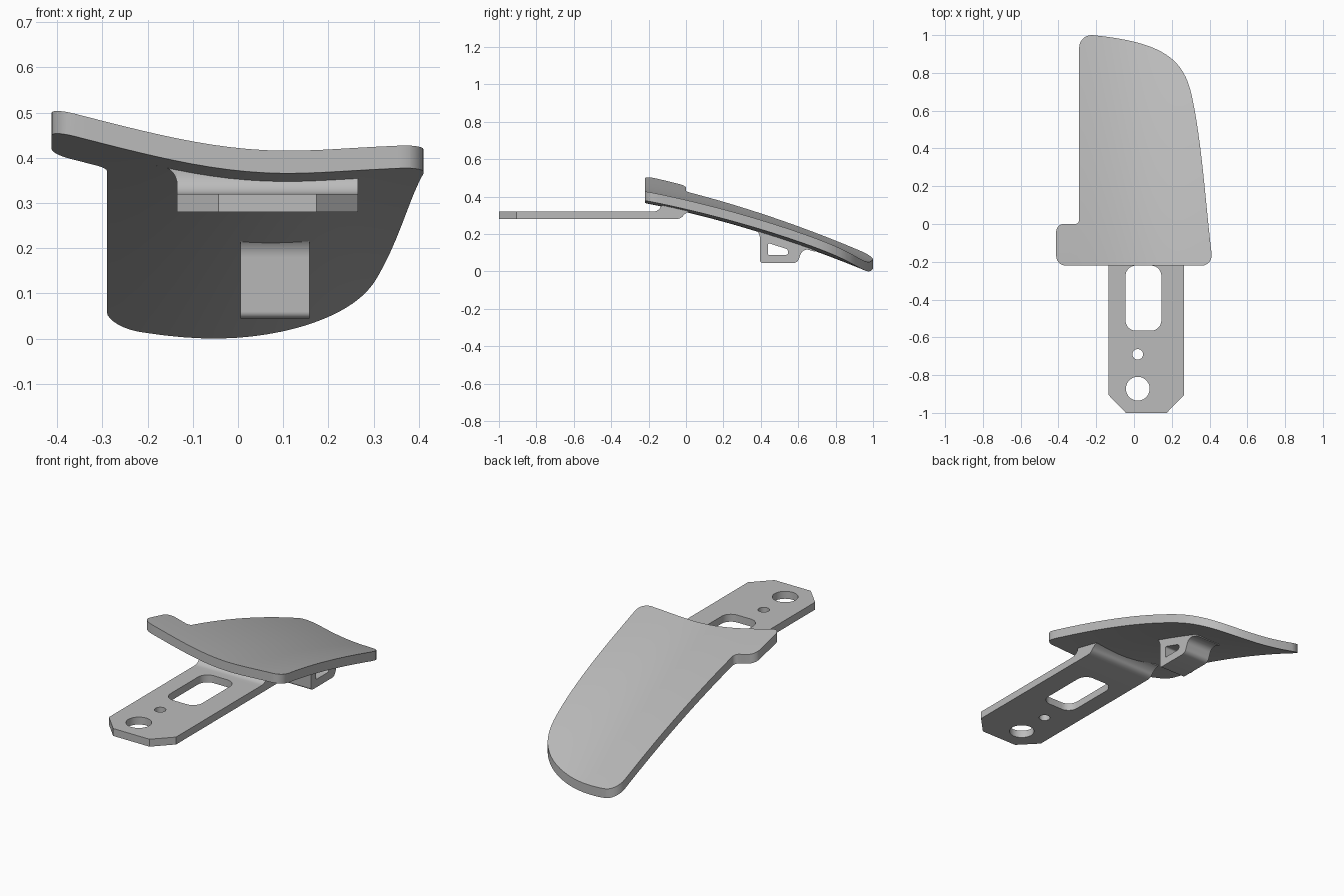
import bpy, bmesh, math
from mathutils import Matrix, Vector
from mathutils.geometry import interpolate_bezier

if "Cube" in bpy.data.objects:
    bpy.data.objects.remove(bpy.data.objects["Cube"])

grey = bpy.data.materials.new("plain grey")
grey.use_nodes = True
grey.diffuse_color = (0.5, 0.5, 0.5, 1)
grey.node_tree.nodes["Principled BSDF"].inputs["Base Color"].default_value = (0.5, 0.5, 0.5, 1)

# Matrices that lay a flat profile in the xy, yz or xz plane
XY = Matrix.Identity(4)
YZ = Matrix(((0, 0, 1, 0), (1, 0, 0, 0), (0, 1, 0, 0), (0, 0, 0, 1)))
XZ = Matrix(((1, 0, 0, 0), (0, 0, -1, 0), (0, 1, 0, 0), (0, 0, 0, 1)))


def rounded(corners, steps=8):
    """Outline from (x, y, radius) corners, with a rounded corner where radius > 0."""
    out = []
    for i, (x, y, r) in enumerate(corners):
        p = Vector((x, y))
        if r == 0:
            out.append(p)
            continue
        a = Vector(corners[i - 1][:2]) - p
        b = Vector(corners[(i + 1) % len(corners)][:2]) - p
        s, e = p + a.normalized() * r, p + b.normalized() * r
        out += interpolate_bezier(s, s.lerp(p, 0.55), e.lerp(p, 0.55), e, steps)
    return out


def circle(x, y, r, n=40):
    return [(x + r * math.cos(math.tau * i / n), y + r * math.sin(math.tau * i / n))
            for i in range(n)]


def finish(name, bm):
    bmesh.ops.recalc_face_normals(bm, faces=bm.faces)
    me = bpy.data.meshes.new(name)
    bm.to_mesh(me)
    bm.free()
    me.materials.clear()
    me.materials.append(grey)
    ob = bpy.data.objects.new(name, me)
    bpy.context.collection.objects.link(ob)
    bpy.ops.object.select_all(action='DESELECT')
    ob.select_set(True)
    bpy.context.view_layer.objects.active = ob
    bpy.ops.object.shade_smooth_by_angle(angle=math.radians(30))
    return ob


def prism(name, loops, low, high, plane):
    """Extrude an outline, with any holes, from low to high along the plane's normal."""
    cu = bpy.data.curves.new(name + "_profile", 'CURVE')
    cu.dimensions, cu.fill_mode = '2D', 'BOTH'
    cu.extrude = (high - low) / 2
    for loop in loops:
        sp = cu.splines.new('POLY')
        sp.points.add(len(loop) - 1)
        for pt, co in zip(sp.points, loop):
            pt.co = (co[0], co[1], 0, 1)
        sp.use_cyclic_u = True
    tmp = bpy.data.objects.new(name + "_profile", cu)
    bpy.context.collection.objects.link(tmp)
    dg = bpy.context.evaluated_depsgraph_get()
    me = bpy.data.meshes.new_from_object(tmp.evaluated_get(dg))
    bpy.data.objects.remove(tmp)
    bm = bmesh.new()
    bm.from_mesh(me)
    bpy.data.meshes.remove(me)
    bmesh.ops.remove_doubles(bm, verts=bm.verts, dist=1e-5)
    bmesh.ops.transform(bm, verts=bm.verts,
                        matrix=plane @ Matrix.Translation((0, 0, (low + high) / 2)))
    return finish(name, bm)


def underside(x, y):
    """Height of the curved pad's lower surface: dished across, bowed along."""
    t = (y + 0.22) / 1.22
    d = x - (0.11 - 0.08 * t)
    a, k = (0.5, 1.6) if d < 0 else (0.4, 19 * (1 - t))
    return 0.317 - 0.24 * y - 0.09 * y * y + a * d * d / (1 + k * d * d)


# Curved pad: outline cut into a grid, bent, then thickened
side = interpolate_bezier(Vector((-0.22, 1)), Vector((0.18, 0.96)),
                          Vector((0.27, 0.86)), Vector((0.31, 0.66)), 24)
side += interpolate_bezier(Vector((0.31, 0.66)), Vector((0.36, 0.42)),
                           Vector((0.38, 0.1)), Vector((0.41, -0.15)), 14)[1:]
corners = [(0.41, -0.22, 0.05), (-0.412, -0.22, 0.05), (-0.412, 0, 0.04),
           (-0.29, 0, 0.022), (-0.29, 1, 0.065)]
outline = rounded(corners + [(p.x, p.y, 0) for p in side])
bm = bmesh.new()
bm.faces.new([bm.verts.new((p[0], p[1], 0)) for p in outline])
for axis, start, count, step in (((1, 0, 0), -0.38, 20, 0.04), ((0, 1, 0), -0.17, 24, 0.05)):
    for i in range(count):
        co = Vector(axis) * (start + i * step)
        bmesh.ops.bisect_plane(bm, geom=bm.verts[:] + bm.edges[:] + bm.faces[:],
                               plane_co=co, plane_no=axis)
bmesh.ops.remove_doubles(bm, verts=bm.verts, dist=1e-4)
for v in bm.verts:
    v.co.z = underside(v.co.x, v.co.y)
top = bmesh.ops.extrude_face_region(bm, geom=bm.faces[:], use_keep_orig=True)["geom"]
bmesh.ops.translate(bm, vec=(0, 0, 0.05),
                    verts=[g for g in top if isinstance(g, bmesh.types.BMVert)])
finish("curved_pad", bm)

# Mounting arm with slot and two holes
arm = [(-0.135, -0.2), (-0.135, -0.905), (-0.043, -1), (0.173, -1), (0.265, -0.905), (0.265, -0.2)]
slot = rounded([(-0.045, -0.565, 0.055), (0.145, -0.565, 0.055),
                (0.145, -0.22, 0.055), (-0.045, -0.22, 0.055)])
prism("mounting_arm", [arm, slot, circle(0.02, -0.69, 0.028), circle(0.02, -0.872, 0.063)],
      0.28, 0.32, XY)

# Blended root joining the arm to the pad
root = rounded([(-0.2, 0.28, 0), (-0.03, 0.28, 0.02), (0.0, 0.315, 0.02), (0.03, 0.325, 0),
                (0.03, 0.335, 0), (-0.05, 0.365, 0), (-0.13, 0.385, 0),
                (-0.13, 0.32, 0.045), (-0.2, 0.32, 0)])
prism("arm_root", [root], -0.135, 0.265, YZ)

# Flared fillet on the right edge of the root
flare = rounded([(-0.135, 0.32, 0), (-0.135, 0.382, 0.04), (-0.18, 0.382, 0),
                 (-0.18, 0.39, 0), (-0.13, 0.388, 0), (-0.13, 0.32, 0)])
prism("root_flare", [flare], 0.03, 0.13, XZ)

# Lug under the pad with a cross hole
lug = rounded([(0.35, 0.235, 0), (0.395, 0.215, 0.035), (0.395, 0.045, 0.015),
               (0.595, 0.045, 0.02), (0.625, 0.125, 0.035), (0.69, 0.105, 0),
               (0.69, 0.125, 0), (0.5, 0.2, 0), (0.36, 0.25, 0)])
window = rounded([(0.438, 0.088, 0.008), (0.548, 0.088, 0.015),
                  (0.545, 0.118, 0.012), (0.438, 0.152, 0.012)])
prism("lug", [lug, window], 0.005, 0.158, YZ)
